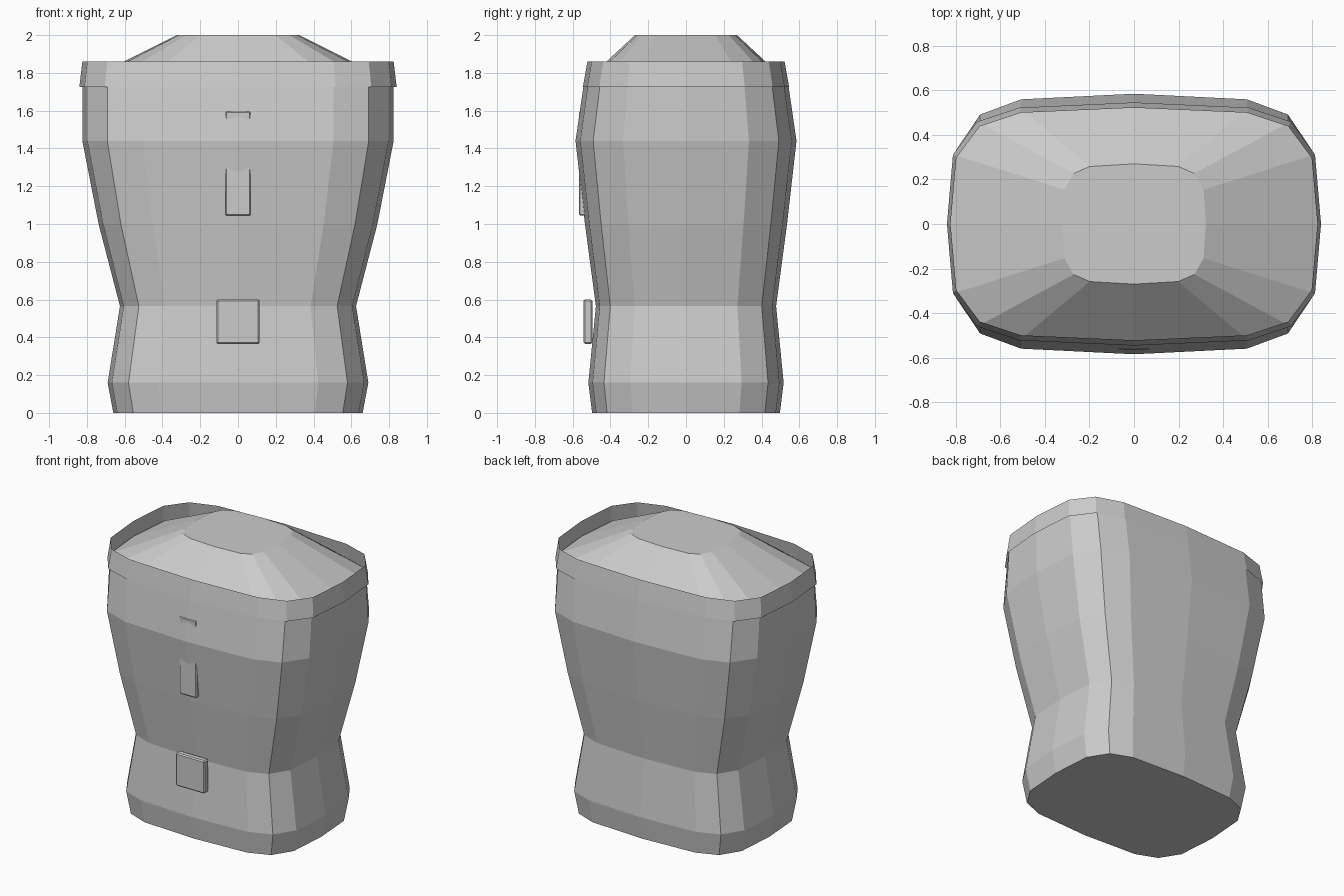
import bpy, bmesh

if "Cube" in bpy.data.objects:
    bpy.data.objects.remove(bpy.data.objects["Cube"])

# Quarter of the rounded-rectangle cross-section, as fractions of half width / half depth
QUARTER = [(1, 0), (0.968, 0.57), (0.84, 0.84), (0.615, 0.957), (0, 1)]


def section():
    q = QUARTER
    half = q + [(-x, y) for x, y in reversed(q[:-1])]
    return half + [(x, -y) for x, y in reversed(half[1:-1])]


def loft(name, rings, capped):
    """Skin rings given as (z, half width, half depth)."""
    bm = bmesh.new()
    loops = [[bm.verts.new((x * w, y * d, z)) for x, y in section()] for z, w, d in rings]
    n = len(loops[0])
    for a, b in zip(loops, loops[1:]):
        for i in range(n):
            j = (i + 1) % n
            bm.faces.new((a[i], a[j], b[j], b[i]))
    if capped:
        bm.faces.new(loops[0][::-1])
        bm.faces.new(loops[-1])
    return finish(name, bm)


def finish(name, bm):
    mesh = bpy.data.meshes.new(name)
    bm.to_mesh(mesh)
    bm.free()
    obj = bpy.data.objects.new(name, mesh)
    bpy.context.collection.objects.link(obj)
    return obj


def plate(name, half_w, y0, y1, z0, z1, bevel):
    bm = bmesh.new()
    bmesh.ops.create_cube(bm, size=1)
    for v in bm.verts:
        v.co = (v.co.x * 2 * half_w,
                (y0 + y1) / 2 + v.co.y * (y1 - y0),
                (z0 + z1) / 2 + v.co.z * (z1 - z0))
    bmesh.ops.bevel(bm, geom=bm.edges[:], offset=bevel, segments=1, affect='EDGES')
    return finish(name, bm)


# Torso with flared hem, waist, chest and sloping shoulders
loft("torso", [(0, 0.66, 0.497), (0.16, 0.69, 0.517), (0.565, 0.625, 0.477),
               (1.0, 0.738, 0.535), (1.44, 0.824, 0.585),
               (1.75, 0.824, 0.54), (2.0, 0.323, 0.27)], True)

# Thin open collar band around the shoulders
loft("collar", [(1.725, 0.84, 0.546), (1.86, 0.824, 0.522)], False)

# Front details
plate("buckle", 0.115, -0.543, -0.495, 0.365, 0.60, 0.008)
plate("front_strip", 0.067, -0.566, -0.52, 1.045, 1.595, 0.006)
